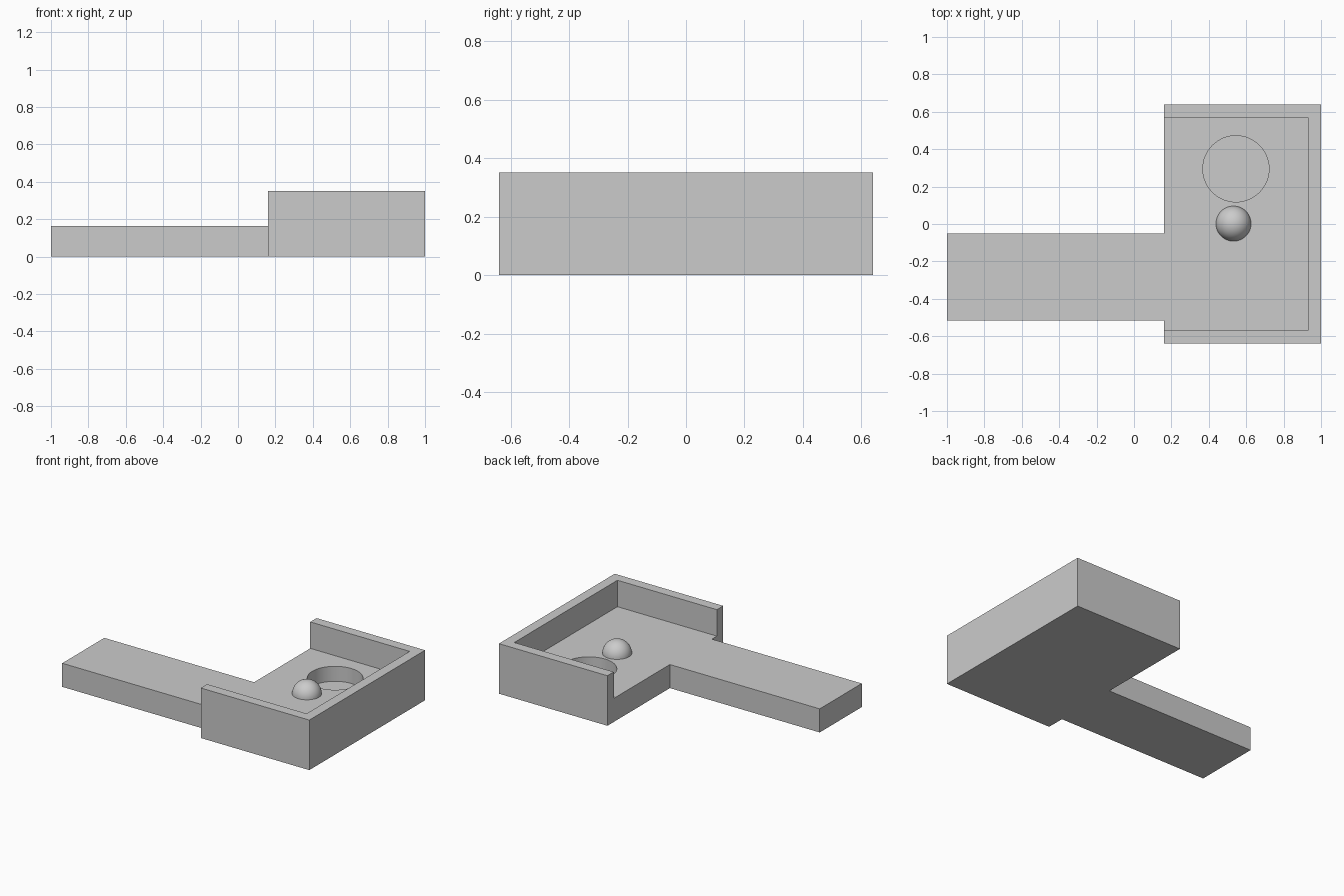
import bpy, bmesh, math
from mathutils import Matrix

if "Cube" in bpy.data.objects:
    bpy.data.objects.remove(bpy.data.objects["Cube"], do_unlink=True)

FLOOR, RIM = 0.165, 0.35
HALF_Y, INNER_Y, INNER_X = 0.64, 0.57, 0.93
TRAY_X = 0.16

grey = bpy.data.materials.new("plain grey")
grey.use_nodes = True
colour = (0.6, 0.6, 0.6, 1)
grey.diffuse_color = colour
grey.node_tree.nodes["Principled BSDF"].inputs["Base Color"].default_value = colour


def make_object(name, bm):
    bmesh.ops.recalc_face_normals(bm, faces=bm.faces)
    mesh = bpy.data.meshes.new(name)
    bm.to_mesh(mesh)
    bm.free()
    mesh.materials.append(grey)
    obj = bpy.data.objects.new(name, mesh)
    bpy.context.collection.objects.link(obj)
    return obj


def prism(name, outline, bottom, top):
    bm = bmesh.new()
    face = bm.faces.new([bm.verts.new((x, y, bottom)) for x, y in outline])
    result = bmesh.ops.extrude_face_region(bm, geom=[face])
    verts = [v for v in result["geom"] if isinstance(v, bmesh.types.BMVert)]
    bmesh.ops.translate(bm, verts=verts, vec=(0, 0, top - bottom))
    return make_object(name, bm)


def activate(obj):
    bpy.ops.object.select_all(action="DESELECT")
    obj.select_set(True)
    bpy.context.view_layer.objects.active = obj


def carve(target, cutter):
    mod = target.modifiers.new(cutter.name, "BOOLEAN")
    mod.operation = "DIFFERENCE"
    mod.solver = "EXACT"
    mod.object = cutter
    cutter.hide_render = True
    activate(target)
    bpy.ops.object.modifier_apply(modifier=mod.name)
    bpy.data.objects.remove(cutter, do_unlink=True)


# Tray block with the long side channel
tray = prism("tray", [
    (TRAY_X, -HALF_Y), (1, -HALF_Y), (1, HALF_Y), (TRAY_X, HALF_Y),
    (TRAY_X, -0.05), (-1, -0.05), (-1, -0.515), (TRAY_X, -0.515)], 0, RIM)

# Pocket that leaves three walls standing above the floor
pocket = prism("pocket_cutter", [
    (-1.2, -INNER_Y), (INNER_X, -INNER_Y),
    (INNER_X, INNER_Y), (-1.2, INNER_Y)], FLOOR, 0.6)
carve(tray, pocket)

# Blind round hole in the floor
circle = [(0.545 + 0.177 * math.cos(i * math.tau / 64),
           0.295 + 0.177 * math.sin(i * math.tau / 64)) for i in range(64)]
carve(tray, prism("hole_cutter", circle, 0.06, 0.3))
activate(tray)
bpy.ops.object.shade_smooth_by_angle(angle=math.radians(30))

# Domed knob: upper half of a sphere on the floor
bm = bmesh.new()
bmesh.ops.create_uvsphere(bm, u_segments=48, v_segments=24, radius=0.094,
                          matrix=Matrix.Translation((0.532, 0.002, FLOOR)))
bmesh.ops.bisect_plane(bm, geom=bm.verts[:] + bm.edges[:] + bm.faces[:],
                       plane_co=(0, 0, FLOOR), plane_no=(0, 0, 1),
                       clear_inner=True)
knob = make_object("domed_knob", bm)
activate(knob)
bpy.ops.object.shade_smooth_by_angle(angle=math.radians(30))
